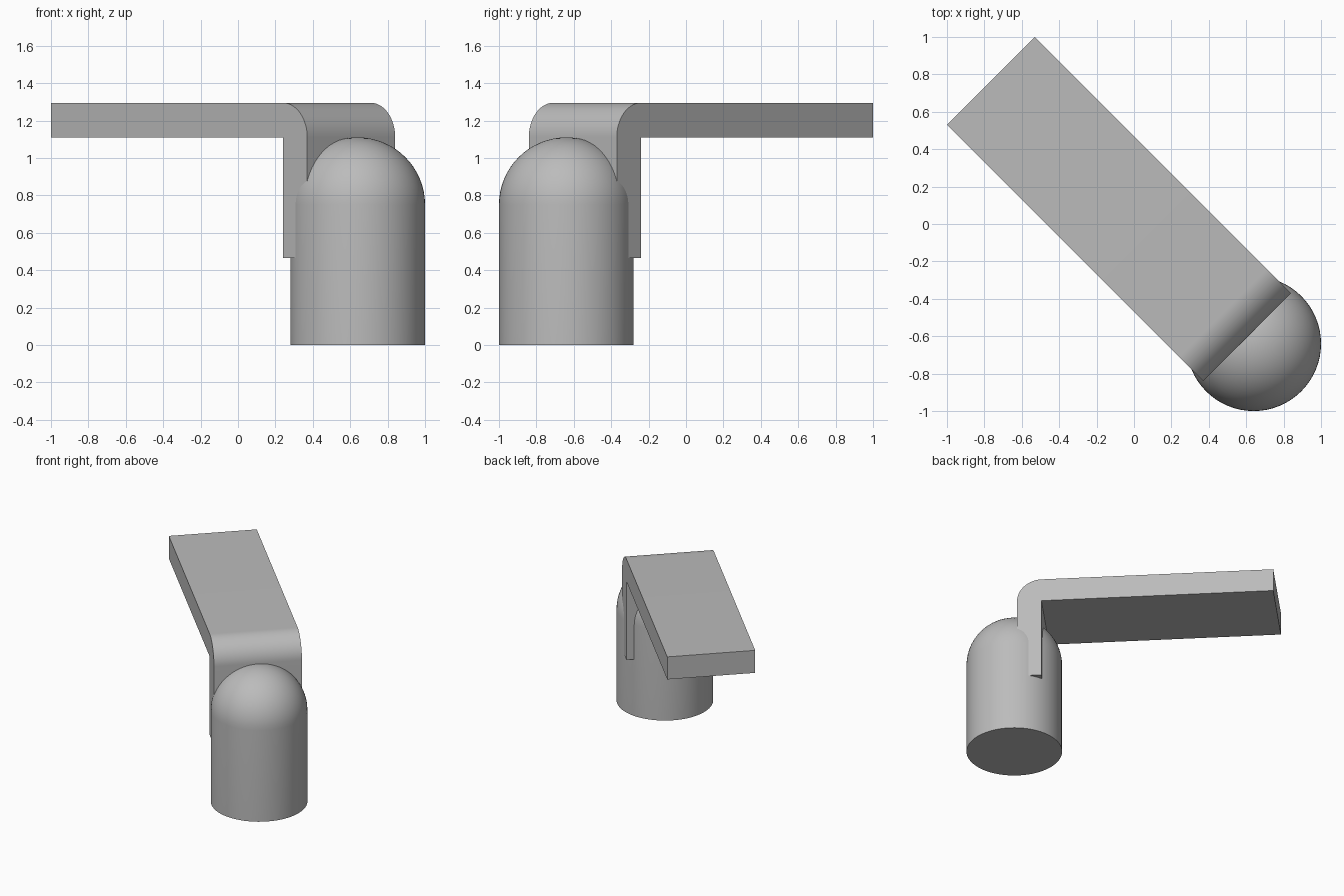
import bpy, bmesh, math
from mathutils import Matrix, Vector

cube = bpy.data.objects.get("Cube")
if cube:
    bpy.data.objects.remove(cube, do_unlink=True)

grey = bpy.data.materials.new("plain_grey")
grey.use_nodes = True
grey.diffuse_color = (0.5, 0.5, 0.5, 1)
grey.node_tree.nodes["Principled BSDF"].inputs["Base Color"].default_value = (0.5, 0.5, 0.5, 1)


def finish(name, bm, matrix):
    """Turn a bmesh into a smooth-shaded object with sharp edges kept."""
    bmesh.ops.remove_doubles(bm, verts=bm.verts, dist=1e-5)
    bmesh.ops.recalc_face_normals(bm, faces=bm.faces)
    mesh = bpy.data.meshes.new(name)
    bm.to_mesh(mesh)
    bm.free()
    mesh.materials.append(grey)
    obj = bpy.data.objects.new(name, mesh)
    obj.matrix_world = matrix
    bpy.context.collection.objects.link(obj)
    bpy.ops.object.select_all(action='DESELECT')
    obj.select_set(True)
    bpy.context.view_layer.objects.active = obj
    bpy.ops.object.shade_smooth_by_angle(angle=math.radians(30))


def arc(cx, cz, r, start, end, steps):
    angles = [math.radians(start + (end - start) * i / steps) for i in range(steps + 1)]
    return [(cx + r * math.cos(a), cz + r * math.sin(a)) for a in angles]


# Domed post: cylinder with a hemispherical top, lathed from one profile
RADIUS, SHOULDER = 0.36, 0.75
profile = [(0, 0), (RADIUS, 0)] + arc(0, SHOULDER, RADIUS, 0, 90, 16)
bm = bmesh.new()
verts = [bm.verts.new((x, 0, z)) for x, z in profile]
edges = [bm.edges.new(pair) for pair in zip(verts, verts[1:])]
bmesh.ops.spin(bm, geom=verts + edges, cent=(0, 0, 0), axis=(0, 0, 1),
               angle=math.tau, steps=64, use_duplicate=False)
finish("domed_post", bm, Matrix.Translation((0.64, -0.64, 0)))

# Bent bracket: L-shaped side profile with a rounded outer corner, set diagonally
FRONT, THICK, END = -0.856, 0.185, 1.082
LEG_BOTTOM, ARM_BOTTOM = 0.465, 1.11
WIDTH = 0.665
inner = FRONT + THICK
outline = [(END, ARM_BOTTOM), (END, ARM_BOTTOM + THICK)]
outline += arc(inner, ARM_BOTTOM, THICK, 90, 180, 16)
outline += [(FRONT, LEG_BOTTOM), (inner, LEG_BOTTOM), (inner, ARM_BOTTOM)]
bm = bmesh.new()
face = bm.faces.new([bm.verts.new((s, -WIDTH / 2, z)) for s, z in outline])
side = bmesh.ops.extrude_face_region(bm, geom=[face])["geom"]
bmesh.ops.translate(bm, vec=Vector((0, WIDTH, 0)),
                    verts=[g for g in side if isinstance(g, bmesh.types.BMVert)])
finish("bent_bracket", bm, Matrix.Rotation(math.radians(135), 4, 'Z'))
